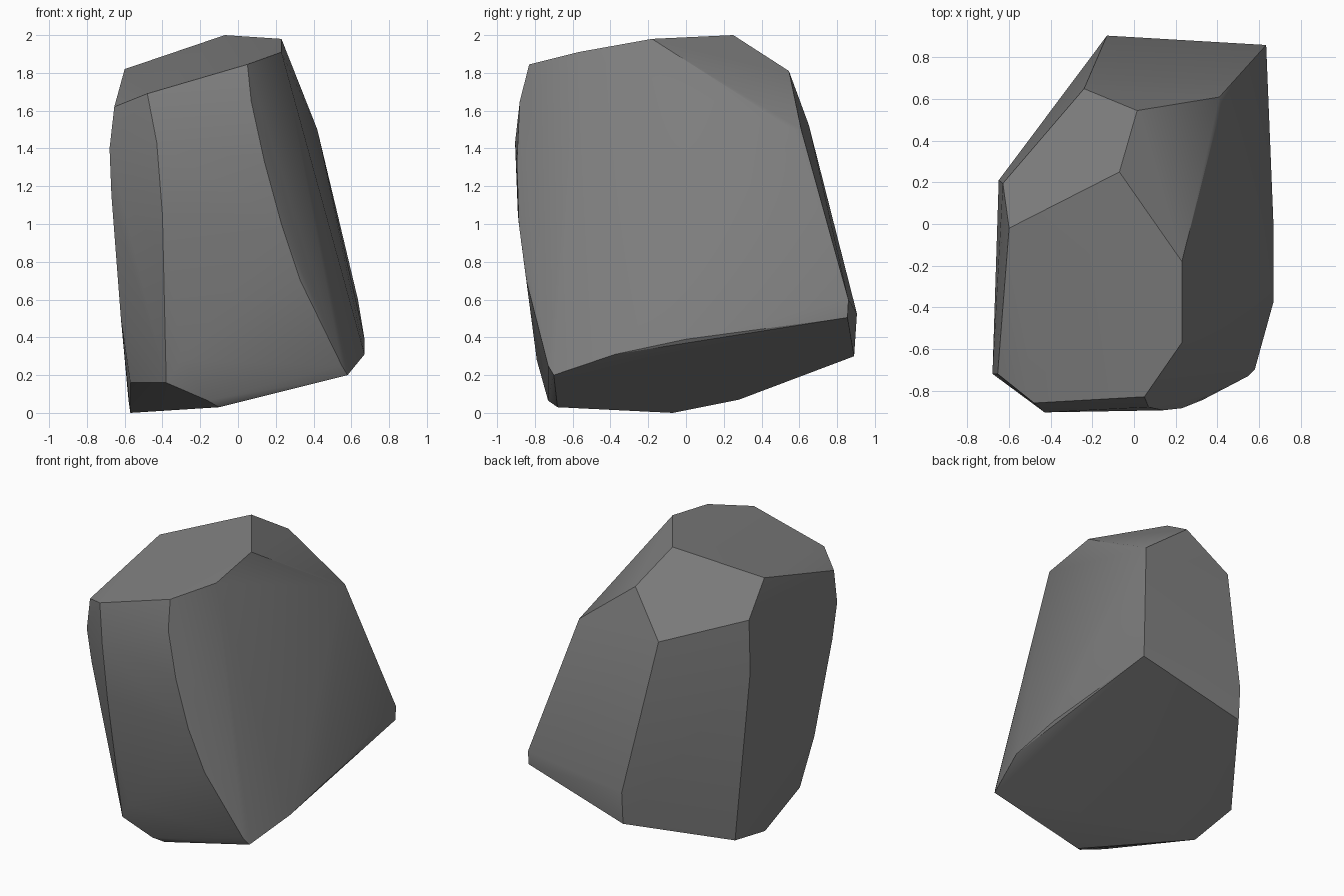
import bpy
import bmesh
import math

# Remove the default object
default_cube = bpy.data.objects.get("Cube")
if default_cube:
    bpy.data.objects.remove(default_cube, do_unlink=True)


def make_material(name, color):
    material = bpy.data.materials.new(name)
    material.use_nodes = True
    material.diffuse_color = color
    shader = material.node_tree.nodes["Principled BSDF"]
    shader.inputs["Base Color"].default_value = color
    shader.inputs["Roughness"].default_value = 0.9
    return material


def make_boulder(name, outlines, material):
    """Wrap a tight convex skin around the ridge lines and merge flat areas."""
    bm = bmesh.new()
    for outline in outlines:
        for corner in outline:
            bm.verts.new(corner)
    result = bmesh.ops.convex_hull(bm, input=bm.verts[:])
    leftovers = set(result["geom_interior"]) | set(result["geom_unused"])
    loose = [item for item in leftovers if isinstance(item, bmesh.types.BMVert)]
    bmesh.ops.delete(bm, geom=loose, context="VERTS")
    bmesh.ops.dissolve_limit(bm, angle_limit=math.radians(2),
                             verts=bm.verts[:], edges=bm.edges[:])
    bmesh.ops.recalc_face_normals(bm, faces=bm.faces[:])

    mesh = bpy.data.meshes.new(name)
    bm.to_mesh(mesh)
    bm.free()
    mesh.materials.append(material)
    boulder = bpy.data.objects.new(name, mesh)
    bpy.context.collection.objects.link(boulder)
    return boulder


# Rim of the sloping top facet
top_rim = [(-.6, -.02, 1.82), (-.07, .25, 2), (.23, -.18, 1.98),
           (.23, -.57, 1.91), (.05, -.83, 1.845), (-.48, -.86, 1.69),
           (-.655, -.72, 1.62)]

# Shoulder where the two upper rear facets meet the back
back_shoulder = [(.015, .545, 1.81), (-.24, .65, 1.525),
                 (-.63, .195, 1.61), (.41, .61, 1.5), (.42, .57, 1.5)]

# Narrow ledge low on the back
back_ledge = [(-.13, .905, .525), (-.13, .89, .3),
              (.635, .86, .6), (.635, .855, .505)]

# Curved ridge between the front and the wide side
front_ridge = [(.07, -.88, 1.65), (.14, -.895, 1.33), (.23, -.885, 1),
               (.33, -.845, .7), (.55, -.73, .25), (.58, -.7, .2)]

# Ridge between the front and its narrow corner panel
corner_ridge = [(-.43, -.905, 1.43), (-.4, -.89, 1.05),
                (-.35, -.84, .68), (-.3, -.79, .28)]

# Ridge between the corner panel and the narrow side
side_ridge = [(-.68, -.72, 1.4), (-.67, -.68, 1.15),
              (-.645, -.6, .8), (-.62, -.55, .5)]

# Ridge between the narrow side and the back
rear_ridge = [(-.65, .21, 1.25), (-.61, .24, .5)]

# Rim of the tilted underside, with its chipped corner
base_rim = [(-.58, .28, .07), (-.57, -.07, 0), (-.57, -.46, .16),
            (-.38, -.75, .16), (-.16, -.73, .065), (-.1, -.68, .03),
            (.67, -.375, .31), (.67, 0, .39)]

stone = make_material("stone_grey", (.21, .21, .21, 1))
rock = make_boulder("rock", [top_rim, back_shoulder, back_ledge, front_ridge,
                             corner_ridge, side_ridge, rear_ridge, base_rim], stone)

# Soften the gentle curves while keeping the chipped edges sharp
bpy.ops.object.select_all(action="DESELECT")
rock.select_set(True)
bpy.context.view_layer.objects.active = rock
bpy.ops.object.shade_smooth_by_angle(angle=math.radians(22))
